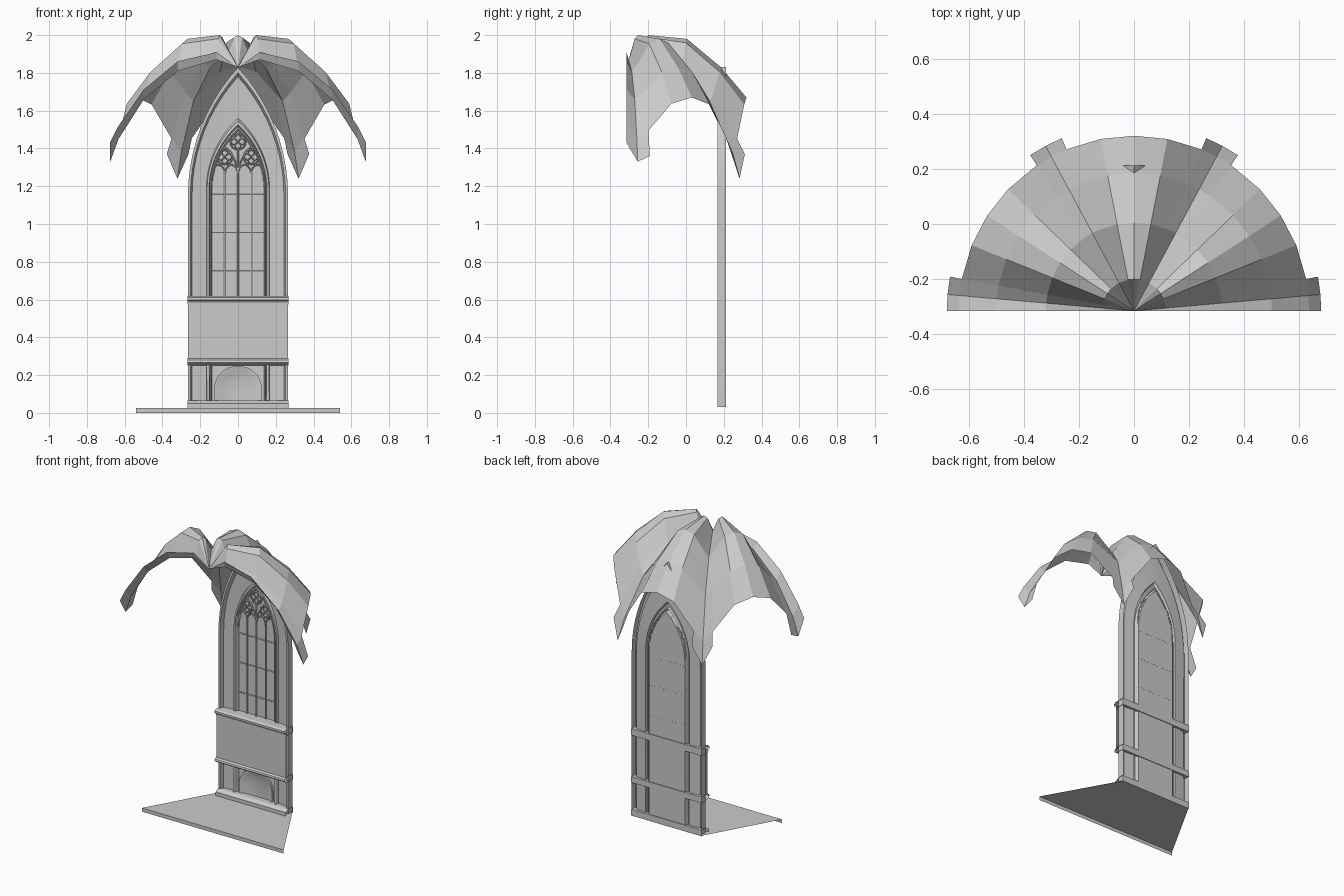
import bpy, bmesh
from math import sin, cos, pi, radians, sqrt, atan2

if "Cube" in bpy.data.objects:
    bpy.data.objects.remove(bpy.data.objects["Cube"])


def make(name, verts, faces, smooth=False):
    me = bpy.data.meshes.new(name)
    me.from_pydata(verts, [], faces)
    bm = bmesh.new()
    bm.from_mesh(me)
    bmesh.ops.remove_doubles(bm, verts=bm.verts, dist=0.0002)
    bmesh.ops.recalc_face_normals(bm, faces=bm.faces)
    bm.to_mesh(me)
    bm.free()
    ob = bpy.data.objects.new(name, me)
    bpy.context.collection.objects.link(ob)
    if smooth:
        bpy.ops.object.select_all(action='DESELECT')
        ob.select_set(True)
        bpy.context.view_layer.objects.active = ob
        bpy.ops.object.shade_smooth_by_angle(angle=radians(30))
    return ob


def arch(half, z0, spring, apex, n=10, cx=0.0):
    """Two-centred pointed arch outline from left foot to right foot."""
    rise = apex - spring
    c = (rise * rise - half * half) / (2 * half)
    r = c + half
    a1 = atan2(rise, c)
    right = [(r * cos(a1 * i / n) - c, spring + r * sin(a1 * i / n)) for i in range(n + 1)]
    left = [(-x, z) for x, z in right]
    pts = left + right[-2::-1]
    if z0 < spring:
        pts = [(-half, z0)] + pts + [(half, z0)]
    return [(x + cx, z) for x, z in pts]


def loft_arches(name, loops, fill=False):
    """Each loop: (half width, z0, spring, apex, y)."""
    verts, faces = [], []
    for h, z0, s, a, y in loops:
        verts += [(x, y, z) for x, z in arch(h, z0, s, a)]
    n = len(verts) // len(loops)
    for k in range(len(loops) - 1):
        for i in range(n - 1):
            p = k * n + i
            faces.append((p, p + 1, p + n + 1, p + n))
    if fill:
        faces.append(tuple(range(len(verts) - n, len(verts))))
    return make(name, verts, faces, True)


def extrude_x(name, profile, half):
    """Closed (y, z) profile run along x."""
    n = len(profile)
    verts = [(x, y, z) for x in (-half, half) for y, z in profile]
    faces = [(i, (i + 1) % n, n + (i + 1) % n, n + i) for i in range(n)]
    return make(name, verts, faces)


def tube(name, pts, y, r, cyclic=False):
    cu = bpy.data.curves.new(name, 'CURVE')
    cu.dimensions = '3D'
    cu.bevel_depth = r
    cu.bevel_resolution = 1
    sp = cu.splines.new('POLY')
    sp.points.add(len(pts) - 1)
    for p, (x, z) in zip(sp.points, pts):
        p.co = (x, y, z, 1)
    sp.use_cyclic_u = cyclic
    ob = bpy.data.objects.new(name, cu)
    bpy.context.collection.objects.link(ob)
    return ob


def ring(cx, cz, r, n=16):
    return [(cx + r * cos(2 * pi * i / n), cz + r * sin(2 * pi * i / n)) for i in range(n)]


# Umbrella vault: polar grid blended between ridge and rib profiles
C = -0.315
radii = [0, 0.115, 0.32, 0.5, 0.635]
ridge = [1.83, 2.0, 1.98, 1.83, 1.67]
rib_a = [1.83, 1.91, 1.82, 1.65, 1.38]
rib_b = [1.83, 1.87, 1.81, 1.66, 1.45]
# (angle from the axis, blend toward rib, rib profile, height of hanging tip)
cols = [(0, 0, rib_a, None), (11, .13, rib_a, None), (22.7, .75, rib_a, 1.37),
        (28.2, 1, rib_a, 1.24), (33.7, .75, rib_a, 1.37), (46, .13, rib_a, None),
        (57, 0, rib_a, None), (68, .15, rib_b, None), (79.5, .8, rib_b, 1.36),
        (85, 1, rib_b, 1.33), (90, .7, rib_b, 1.43)]
cols = [(-a, f, p, t) for a, f, p, t in cols[:0:-1]] + cols
verts, faces = [], []
for a, f, prof, tip in cols:
    zs = [u + (v - u) * f for u, v in zip(ridge, prof)] + [tip or 1.5]
    for r, z in zip(radii + [0.679], zs):
        verts.append((r * sin(radians(a)), C + r * cos(radians(a)), z))
for i in range(len(cols) - 1):
    for k in range(5):
        if k == 4 and not (cols[i][3] and cols[i + 1][3]):
            continue
        p = i * 6 + k
        q = p + 6
        faces.append((p, p + 1, q + 1) if k == 0 else (p, p + 1, q + 1, q))
vault = make("vault", verts, faces)
bm = bmesh.new()
bm.from_mesh(vault.data)
bmesh.ops.delete(bm, geom=[v for v in bm.verts if not v.link_faces], context='VERTS')
bm.to_mesh(vault.data)
bm.free()

# Wall with wall rib, recessed face, window frame mouldings and glass
B = 0.03
loft_arches("wall_and_window", [
    (.265, B, 1.15, 1.83, .212), (.265, B, 1.15, 1.83, .166),
    (.252, B, 1.15, 1.80, .166), (.243, B, 1.15, 1.78, .192),
    (.168, B, 1.18, 1.56, .2), (.164, B, 1.18, 1.545, .186),
    (.154, B, 1.18, 1.525, .186), (.149, B, 1.18, 1.515, .2),
    (.144, B, 1.18, 1.505, .192), (.137, B, 1.18, 1.49, .208)], fill=True)

# Corner shafts and window jamb shafts
for s in (-1, 1):
    tube("corner_shaft", [(s * .258, B), (s * .258, 1.15)], .172, .007)
    tube("jamb_shaft", [(s * .158, B), (s * .158, .26)], .184, .009)

# Window bars and mullions
for x, top in ((-.07, 1.28), (0, 1.4), (.07, 1.28)):
    tube("mullion", [(x, .61), (x, top)], .2, .005)
for z in (.75, .955, 1.155):
    tube("glazing_bar", [(-.137, z), (.137, z)], .206, .003)

# Tracery: light heads, sub-arches and quatrefoils
for x in (-.103, -.035, .035, .103):
    tube("light_head", arch(.033, 1.27, 1.27, 1.315, 5, x), .2, .004)
for s in (-1, 1):
    tube("sub_arch", arch(.069, 1.2, 1.25, 1.41, 7, s * .069), .2, .004)
for x, z in ((-.07, 1.355), (.07, 1.355), (0, 1.435)):
    tube("quatrefoil_ring", ring(x, z, .041), .2, .004, True)
    for k in range(4):
        a = pi / 2 * k
        tube("quatrefoil_lobe", ring(x + .02 * cos(a), z + .02 * sin(a), .016, 10), .198, .003, True)

# Sill cornice, lower cornice and plinth
extrude_x("sill_cornice", [(.213, .62), (.14, .62), (.127, .612), (.127, .598), (.138, .592),
                           (.145, .575), (.213, .575)], .268)
extrude_x("lower_cornice", [(.213, .29), (.145, .29), (.13, .28), (.127, .268), (.145, .255),
                            (.213, .25)], .268)
extrude_x("plinth", [(.213, .065), (.165, .065), (.15, .055), (.14, .05), (.14, .022), (.213, .022)], .268)

# Wall panel between the cornices
extrude_x("panel", [(.142, .285), (.152, .285), (.152, .59), (.142, .59)], .265)

# Arched niche under the panel
loft_arches("niche", [(.125, .065, .13, .247, .206), (.125, .065, .13, .247, .19),
                      (.115, .065, .13, .24, .19), (.09, .065, .13, .215, .204)], fill=True)

# Half-hexagon floor with a front edge
make("floor", [(-.54, -.275, .025), (.54, -.275, .025), (.27, .205, .025), (-.27, .205, .025),
               (-.54, -.275, 0), (.54, -.275, 0)], [(0, 1, 2, 3), (0, 4, 5, 1)])
